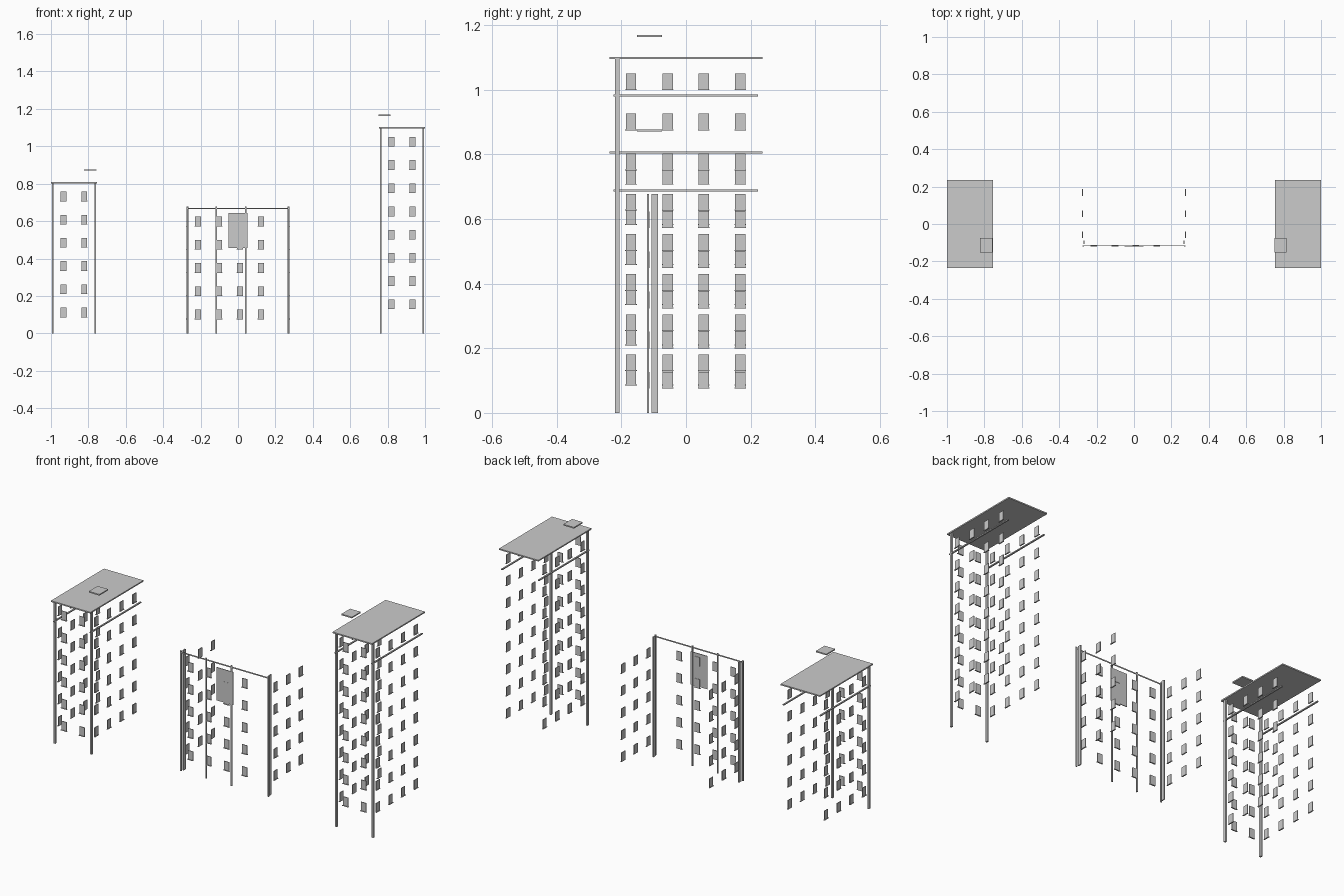
import bpy
import bmesh
from mathutils import Matrix, Vector

if "Cube" in bpy.data.objects:
    bpy.data.objects.remove(bpy.data.objects["Cube"])


def boxes(name, items):
    """One flat-shaded object from a list of (min corner, max corner) boxes."""
    bm = bmesh.new()
    for lo, hi in items:
        lo, hi = Vector(lo), Vector(hi)
        m = Matrix.Translation((lo + hi) / 2) @ Matrix.Diagonal((*(hi - lo), 1))
        bmesh.ops.create_cube(bm, size=1, matrix=m)
    me = bpy.data.meshes.new(name)
    bm.to_mesh(me)
    bm.free()
    ob = bpy.data.objects.new(name, me)
    bpy.context.collection.objects.link(ob)
    return ob


W, H = 0.032, 0.049          # window pane size
SILL_W, SILL_H = 0.036, 0.003
STEP = 0.1242                # floor height


def front_windows(name, xs, y, z0, rows):
    panes, sills = [], []
    for i in range(rows):
        z = z0 + i * STEP
        for x in xs:
            panes.append(((x - W / 2, y - 0.002, z), (x + W / 2, y + 0.002, z + H)))
            sills.append(((x - SILL_W / 2, y - 0.005, z - SILL_H), (x + SILL_W / 2, y + 0.002, z)))
    boxes(name + "_panes", panes)
    boxes(name + "_sills", sills)


def side_windows(name, x, out, ys, z0, rows):
    panes, sills = [], []
    for i in range(rows):
        z = z0 + i * STEP
        for y in ys:
            a, b = sorted((x - out * 0.002, x + out * 0.002))
            panes.append(((a, y - W / 2, z), (b, y + W / 2, z + H)))
            a, b = sorted((x - out * 0.002, x + out * 0.005))
            sills.append(((a, y - SILL_W / 2, z - SILL_H), (b, y + SILL_W / 2, z)))
    boxes(name + "_panes", panes)
    boxes(name + "_sills", sills)


SIDE_Y = (-0.170, -0.057, 0.055, 0.168)


def tower(name, cx, roof_z, z0, rows, hatch_x):
    # roof slab and small raised hatch cover
    boxes(name + "_roof", [((cx - 0.123, -0.236, roof_z - 0.0035), (cx + 0.123, 0.236, roof_z + 0.0035))])
    hz = roof_z + 0.068
    boxes(name + "_hatch_cover", [((hatch_x - 0.033, -0.152, hz - 0.0035), (hatch_x + 0.033, -0.074, hz + 0.0035))])
    # front corner posts and side cornice strips
    boxes(name + "_corner_posts", [
        ((cx + s * 0.1135 - 0.005, -0.219, 0), (cx + s * 0.1135 + 0.005, -0.206, roof_z - 0.0035))
        for s in (-1, 1)])
    sz = roof_z - 0.117
    boxes(name + "_side_cornices", [
        ((cx + s * 0.1145 - 0.004, -0.225, sz - 0.003), (cx + s * 0.1145 + 0.004, 0.223, sz + 0.003))
        for s in (-1, 1)])
    # windows on the front and both sides
    front_windows(name + "_front", (cx - 0.057, cx + 0.055), -0.213, z0, rows)
    for s, label in ((-1, "left"), (1, "right")):
        side_windows(f"{name}_{label}", cx + s * 0.113, s, SIDE_Y, z0, rows)


tower("left_tower", -0.877, 0.8055, 0.088, 6, -0.790)
tower("right_tower", 0.877, 1.0985, 0.132, 8, 0.783)

# middle block: front posts, inset corner side posts, top rail
boxes("middle_front_posts", [((x - 0.004, -0.120, 0), (x + 0.004, -0.114, 0.677))
                             for x in (-0.2725, -0.116, 0.042, 0.2715)])
boxes("middle_side_posts", [((s * 0.267 - 0.003, -0.106, 0), (s * 0.267 + 0.003, -0.087, 0.677))
                            for s in (-1, 1)])
boxes("middle_top_rail", [((-0.272, -0.118, 0.664), (0.272, -0.116, 0.671))])

# middle block windows and front panel
front_windows("middle_front", (-0.215, -0.102, 0.010, 0.122), -0.115, 0.078, 5)
for s, label in ((-1, "left"), (1, "right")):
    side_windows("middle_" + label, s * 0.274, s, SIDE_Y[1:], 0.078, 5)
boxes("front_panel", [((-0.052, -0.119, 0.457), (0.051, -0.115, 0.643))])
